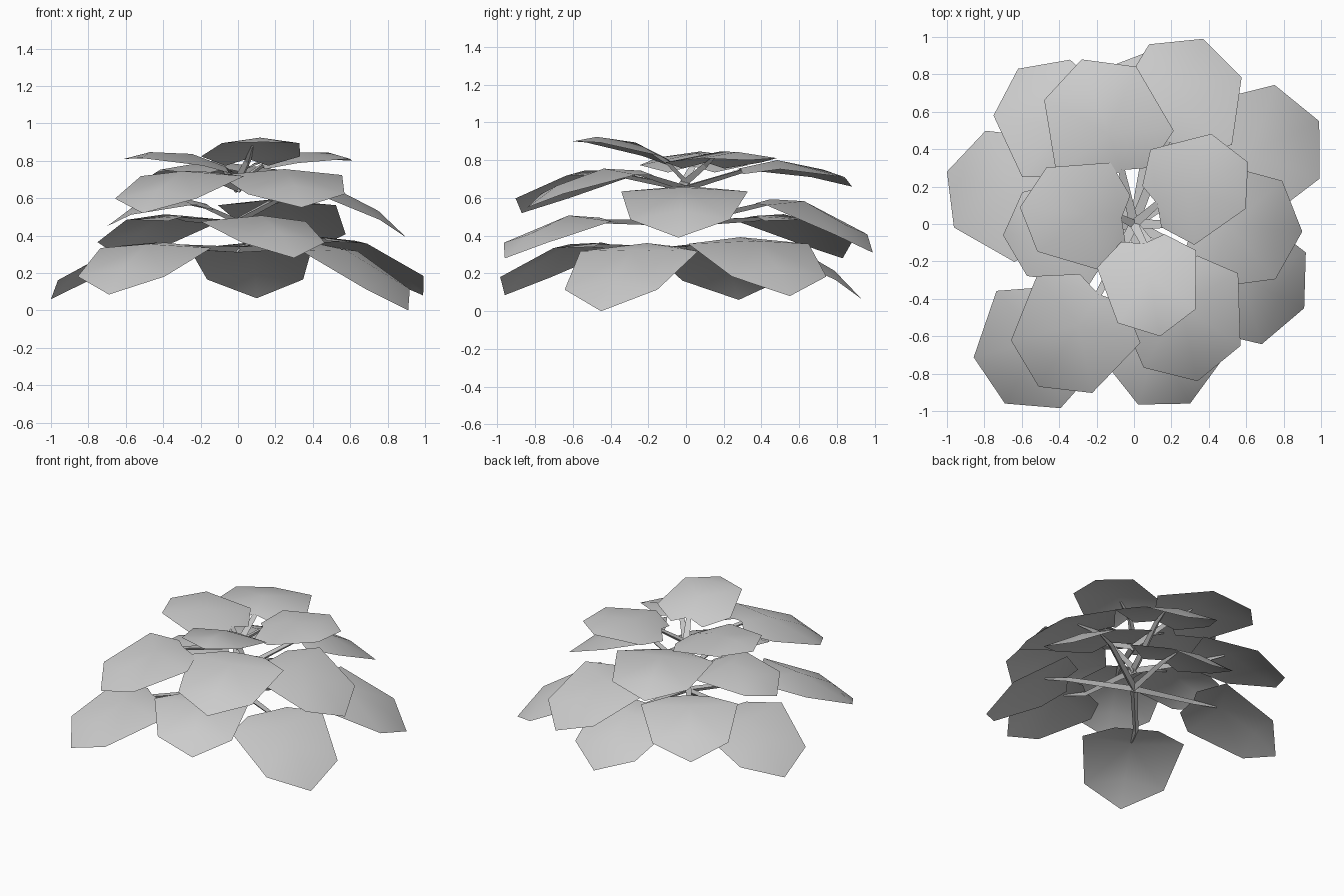
import bpy
from mathutils import Vector

if "Cube" in bpy.data.objects:
    bpy.data.objects.remove(bpy.data.objects["Cube"])

# Half outline of a leaf as (along, across), both in units of leaf length
LOBE, WIDE, SHOULDER = (-0.03, 0.22), (0.19, 0.51), (0.79, 0.40)
UP = Vector((0, 0, 1))


def make_object(name, verts, faces, smooth):
    mesh = bpy.data.meshes.new(name)
    mesh.from_pydata(verts, [], faces)
    mesh.polygons.foreach_set("use_smooth", [smooth] * len(faces))
    mesh.update()
    obj = bpy.data.objects.new(name, mesh)
    bpy.context.collection.objects.link(obj)
    return obj


def make_leaf(name, base, tip, root_z, bow):
    base, tip = Vector(base), Vector(tip)
    axis = tip - base
    length = axis.length
    side = UP.cross(axis).normalized()

    def point(u, w):
        # arched midrib, blade edges dropping away from it
        rise = bow * 4 * u * (1 - u) - 0.07 * abs(w)
        return base + axis * u + side * (w * length) + UP * rise

    # Blade: two mirrored halves meeting on the midrib
    verts = [point(u, 0) for u in (0.03, 0.35, 0.75, 1.0)]
    for s in (1, -1):
        verts += [point(u, s * w) for u, w in (LOBE, WIDE, SHOULDER)]
    faces = [(0, 1, 5, 4), (1, 2, 6, 5), (2, 3, 6),
             (0, 7, 8, 1), (1, 8, 9, 2), (2, 9, 3)]
    make_object(name, verts, faces, True)

    # Stalk: tapered three-sided prism from the crown to under the blade
    out = Vector((base.x, base.y, 0)).normalized()
    path = [(UP * root_z - out * 0.02, 0.026),
            (point(0.03, 0) - UP * 0.008, 0.018),
            (point(0.3, 0) - UP * 0.006, 0.006)]
    sverts, sfaces = [], []
    for p, r in path:
        sverts += [p + side * r, p - side * r, p - UP * r * 1.2]
    for k in (0, 3):
        for i in range(3):
            j = (i + 1) % 3
            sfaces.append((k + i, k + j, k + 3 + j, k + 3 + i))
    sfaces += [(2, 1, 0), (6, 7, 8)]
    make_object(name.replace("leaf", "stalk"), sverts, sfaces, False)


# Tiers: name, stalk root height, arch, leaves as (base, tip)
tiers = [
    ("top_leaf", 0.68, 0.065, [
        ((0.05, -0.09, 0.80), (0.14, -0.60, 0.90)),
        ((0.11, 0.10, 0.78), (0.61, 0.33, 0.80)),
        ((-0.05, 0.03, 0.76), (-0.61, 0.09, 0.81))]),
    ("upper_leaf", 0.66, 0.09, [
        ((-0.06, 0.27, 0.75), (-0.28, 0.88, 0.66)),
        ((-0.18, -0.36, 0.74), (-0.51, -0.87, 0.52)),
        ((0.20, -0.22, 0.74), (0.34, -0.84, 0.55))]),
    ("middle_leaf", 0.48, 0.10, [
        ((0.30, 0.00, 0.66), (0.90, -0.04, 0.39)),
        ((0.17, 0.43, 0.59), (0.37, 0.99, 0.31)),
        ((-0.27, 0.35, 0.50), (-0.62, 0.83, 0.28)),
        ((-0.15, -0.03, 0.56), (-0.70, -0.06, 0.45)),
        ((0.03, -0.44, 0.49), (0.30, -0.96, 0.28))]),
    ("lower_leaf", 0.34, 0.10, [
        ((0.43, 0.28, 0.39), (0.99, 0.55, 0.08)),
        ((0.06, 0.36, 0.36), (0.10, 0.93, 0.065)),
        ((-0.42, 0.09, 0.36), (-1.00, 0.28, 0.06)),
        ((-0.38, -0.43, 0.36), (-0.69, -0.96, 0.085)),
        ((0.39, -0.20, 0.36), (0.91, -0.45, 0.00))]),
]
for tier, root_z, bow, leaves in tiers:
    for i, (base, tip) in enumerate(leaves, 1):
        make_leaf(f"{tier}_{i}", base, tip, root_z, bow)
